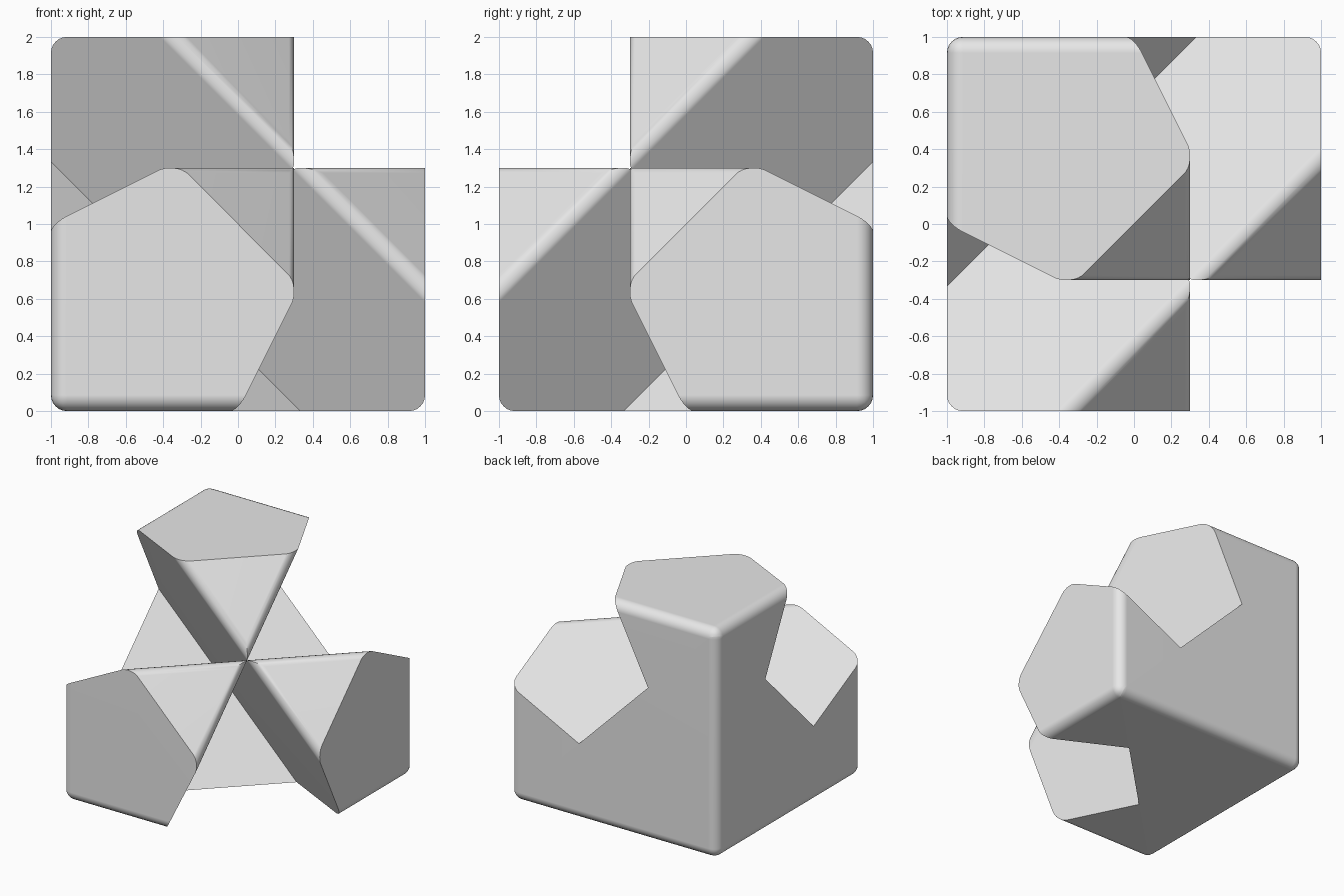
import bpy, bmesh, math
from mathutils import Vector

cube = bpy.data.objects.get("Cube")
if cube:
    bpy.data.objects.remove(cube, do_unlink=True)

RADIUS = 0.085      # fillet on block edges and arm ridges
STEPS = 6
AXIS = Vector((1, -1, 1)).normalized()      # threefold symmetry axis
SPAN = 1 / math.sqrt(3)                     # offset of the end planes on the axis

grey = bpy.data.materials.new("light_grey")
grey.use_nodes = True
grey.diffuse_color = (0.8, 0.8, 0.8, 1)
for node in grey.node_tree.nodes:
    if node.type == 'BSDF_PRINCIPLED':
        node.inputs["Base Color"].default_value = (0.8, 0.8, 0.8, 1)


def rounded_block():
    bm = bmesh.new()
    bmesh.ops.create_cube(bm, size=2)
    bmesh.ops.bevel(bm, geom=bm.edges[:], offset=RADIUS, offset_type='OFFSET',
                    segments=STEPS, profile=0.5, affect='EDGES')
    return bm


def trim(bm, normal, distance):
    """Keep the side behind the plane and close the cut."""
    n = normal.normalized()
    bmesh.ops.bisect_plane(bm, geom=bm.verts[:] + bm.edges[:] + bm.faces[:], dist=1e-6,
                           plane_co=n * distance, plane_no=n, clear_outer=True)
    rim = [e for e in bm.edges if e.is_boundary]
    if rim:
        bmesh.ops.edgeloop_fill(bm, edges=rim)


def arm(direction, others):
    """Sixty degree wedge of the block with rounded top ridges."""
    bm = rounded_block()
    sides = [(o - AXIS * o.dot(AXIS)).normalized() for o in others]
    for side in sides:
        trim(bm, side, 0)
    trim(bm, AXIS, SPAN)
    trim(bm, -AXIS, SPAN)
    for side in sides:
        centre = AXIS * (SPAN - RADIUS) - side * RADIUS
        for k in range(1, STEPS):
            t = math.pi / 2 * k / STEPS
            n = AXIS * math.cos(t) + side * math.sin(t)
            trim(bm, n, n.dot(centre) + RADIUS)
    return bm


# Base: the block cut below the valley floor
base = rounded_block()
trim(base, AXIS, -SPAN)
parts = [base]

# Three wedge arms standing on the base
dirs = [Vector((1, 0, 0)), Vector((0, -1, 0)), Vector((0, 0, 1))]
for d in dirs:
    parts.append(arm(d, [o for o in dirs if o != d]))

# Gather the solids into one body
body = bmesh.new()
for bm in parts:
    bmesh.ops.recalc_face_normals(bm, faces=bm.faces[:])
    temp = bpy.data.meshes.new("part")
    bm.to_mesh(temp)
    bm.free()
    body.from_mesh(temp)
    bpy.data.meshes.remove(temp)
bmesh.ops.translate(body, verts=body.verts[:], vec=(0, 0, 1))

mesh = bpy.data.meshes.new("three_armed_block")
body.to_mesh(mesh)
body.free()
mesh.materials.append(grey)
obj = bpy.data.objects.new("three_armed_block", mesh)
bpy.context.collection.objects.link(obj)

# Smooth fillets, flat faces
for o in bpy.context.selected_objects:
    o.select_set(False)
obj.select_set(True)
bpy.context.view_layer.objects.active = obj
bpy.ops.object.shade_smooth_by_angle(angle=math.radians(30))
weighted = obj.modifiers.new("flat_face_normals", 'WEIGHTED_NORMAL')
weighted.keep_sharp = True
